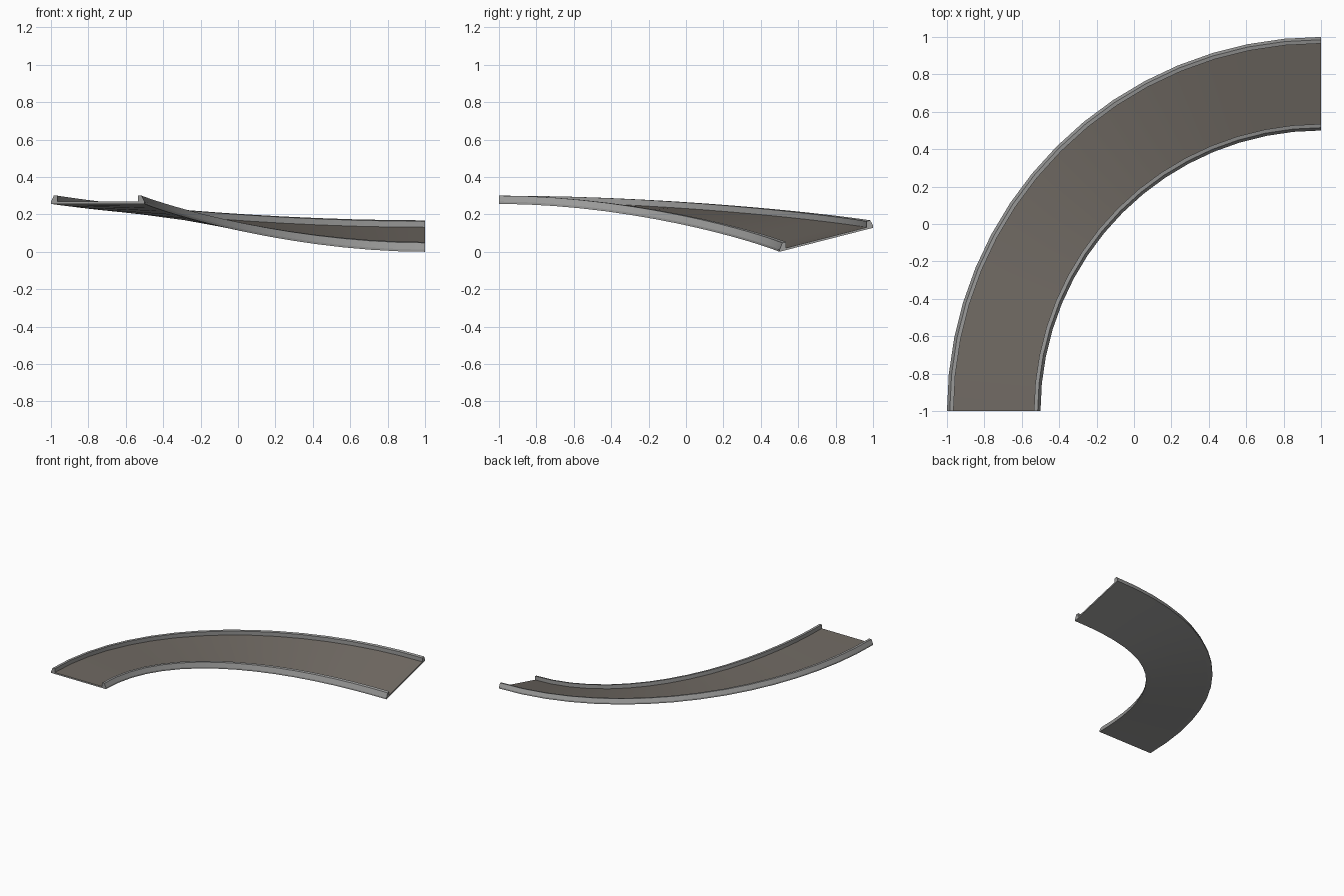
import bpy, math

if "Cube" in bpy.data.objects:
    bpy.data.objects.remove(bpy.data.objects["Cube"])

SEGS = 16                      # steps round the quarter turn
CX, CY = 1.0, -1.0             # centre of the turn
R_IN, R_OUT = 1.5, 2.0
Z_START, Z_BANK = 0.256, 0.128  # start height, rise across the banked end
FLOOR, TOP = 0.012, 0.044      # deck thickness, kerb height


def material(name, rgb):
    m = bpy.data.materials.new(name)
    m.diffuse_color = (*rgb, 1)
    m.use_nodes = True
    m.node_tree.nodes["Principled BSDF"].inputs["Base Color"].default_value = m.diffuse_color
    return m


kerb_grey = material("kerb grey", (0.32, 0.32, 0.315))
road_brown = material("road warm grey", (0.165, 0.146, 0.127))


def point(f, r, h):
    """Sweep rule: ease down and bank towards the outside along the turn."""
    a = f * math.pi / 2
    ease = f * f * (3 - 2 * f)
    bank = (r - R_IN) / (R_OUT - R_IN)
    z = Z_START * (1 - ease) + Z_BANK * ease * bank + h
    return (CX - r * math.cos(a), CY + r * math.sin(a), z)


def sweep(name, profile, mats, rule=None, closed=True):
    n = len(profile)
    verts = [point(i / SEGS, r, h) for i in range(SEGS + 1) for r, h in profile]
    faces, idx = [], []
    for i in range(SEGS):
        for j in range(n):
            k = (j + 1) % n
            faces.append((i * n + j, i * n + k, (i + 1) * n + k, (i + 1) * n + j))
            idx.append(rule(j) if rule else 0)
    faces += [tuple(range(n))[::-1], tuple(SEGS * n + j for j in range(n))]
    idx += [0, 0]
    me = bpy.data.meshes.new(name)
    me.from_pydata(verts, [], faces)
    for m in mats:
        me.materials.append(m)
    for p, i in zip(me.polygons, idx):
        p.material_index = i
    ob = bpy.data.objects.new(name, me)
    bpy.context.collection.objects.link(ob)
    # consistent outward normals, smooth along the sweep
    bpy.context.view_layer.objects.active = ob
    ob.select_set(True)
    bpy.ops.object.mode_set(mode='EDIT')
    bpy.ops.mesh.select_all(action='SELECT')
    bpy.ops.mesh.normals_make_consistent(inside=False)
    bpy.ops.object.mode_set(mode='OBJECT')
    bpy.ops.object.shade_smooth_by_angle(angle=math.radians(20))
    ob.select_set(False)
    return ob


# Kerbs: sloped outside face, flat top, upright inside face
for name, edge, s in (("inner_kerb", R_IN, 1), ("outer_kerb", R_OUT, -1)):
    sweep(name, [(edge, 0), (edge, FLOOR), (edge + s * 0.015, TOP),
                 (edge + s * 0.035, TOP), (edge + s * 0.035, 0)], [kerb_grey])

# Deck: warm road surface on top, grey underside
a, b = R_IN + 0.035, R_OUT - 0.035
sweep("road_deck", [(a, 0), (b, 0), (b, FLOOR), (a, FLOOR)],
      [kerb_grey, road_brown], rule=lambda j: 1 if j == 2 else 0)
